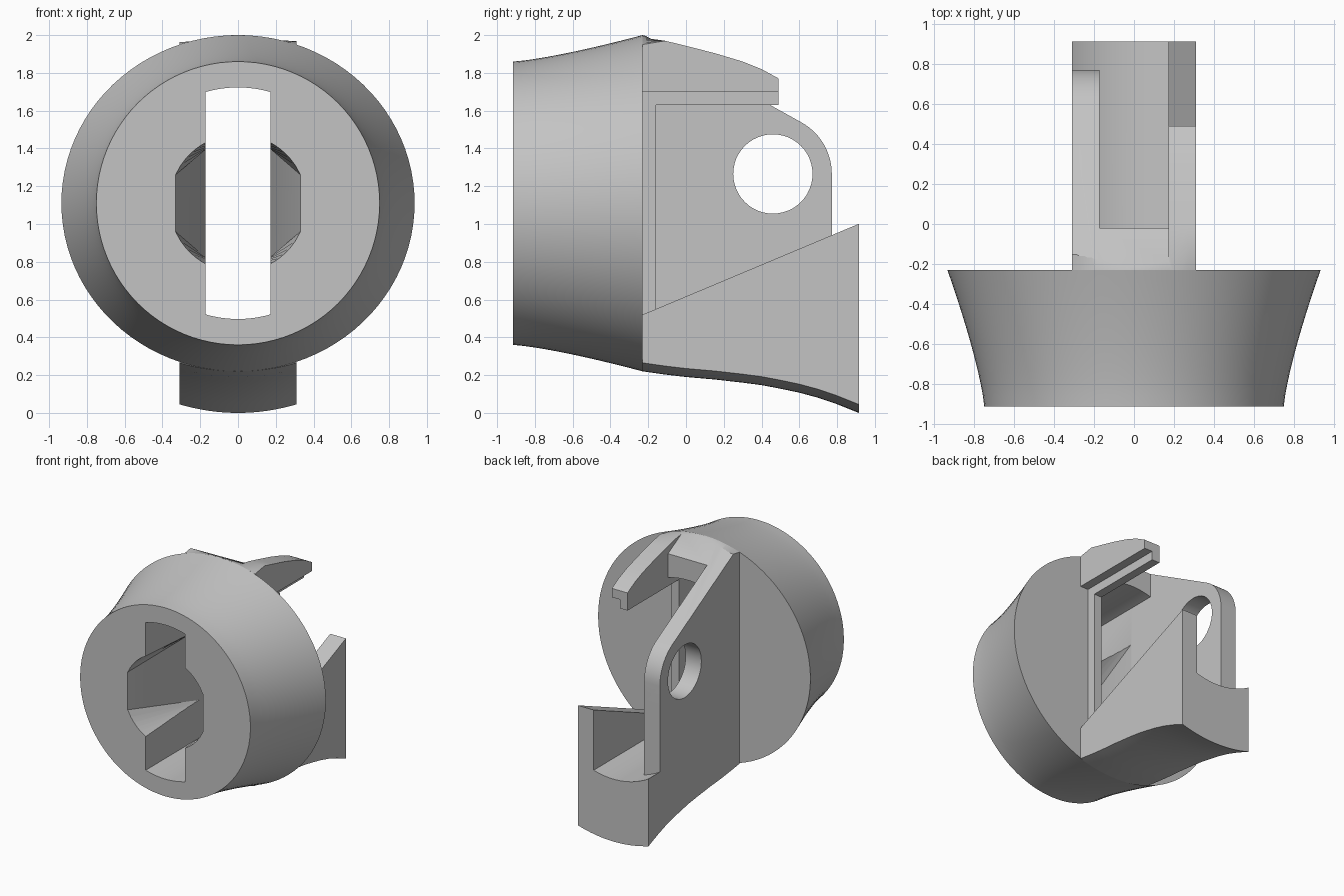
import bpy, bmesh, math

cube = bpy.data.objects.get("Cube")
if cube:
    bpy.data.objects.remove(cube, do_unlink=True)

AXIS_Z = 1.11          # height of the main axis
BACK = -0.23           # rear face of the collar
FRONT = -0.915
HALF = 0.31            # half width of the rear bracket
SLOT = 0.172           # half width of the slot

grey = bpy.data.materials.new("plain grey")
grey.use_nodes = True
tone = (0.55, 0.55, 0.55, 1)
grey.diffuse_color = tone
grey.node_tree.nodes["Principled BSDF"].inputs["Base Color"].default_value = tone


def loft(name, rings):
    """Closed solid through rings of equal point count."""
    bm = bmesh.new()
    loops = [[bm.verts.new(p) for p in ring] for ring in rings]
    n = len(loops[0])
    for a, b in zip(loops, loops[1:]):
        for i in range(n):
            j = (i + 1) % n
            bm.faces.new((a[i], a[j], b[j], b[i]))
    bm.faces.new(loops[0])
    bm.faces.new(loops[-1])
    bmesh.ops.recalc_face_normals(bm, faces=bm.faces)
    mesh = bpy.data.meshes.new(name)
    bm.to_mesh(mesh)
    bm.free()
    mesh.materials.append(grey)
    obj = bpy.data.objects.new(name, mesh)
    bpy.context.collection.objects.link(obj)
    return obj


def side_prism(name, points, x0, x1):
    """Side outline of (y, z) points, extruded across x."""
    return loft(name, [[(x, y, z) for y, z in points] for x in (x0, x1)])


def lens(radius, x0, x1, y, steps=24):
    """Circle around the main axis, trimmed to x0..x1."""
    xs = [x0 + (x1 - x0) * i / steps for i in range(steps + 1)]
    rise = [math.sqrt(radius ** 2 - x * x) for x in xs]
    top = [(x, y, AXIS_Z + h) for x, h in zip(xs, rise)]
    low = [(x, y, AXIS_Z - h) for x, h in zip(xs, rise)]
    return top + low[::-1]


def cut(target, cutter):
    cutter.hide_render = True
    mod = target.modifiers.new("cut", "BOOLEAN")
    mod.operation = "DIFFERENCE"
    mod.solver = "EXACT"
    mod.object = cutter
    bpy.context.view_layer.objects.active = target
    bpy.ops.object.modifier_apply(modifier=mod.name)
    bpy.data.objects.remove(cutter, do_unlink=True)


# Flared collar: round at the front, slightly wider than tall at the back
rings = []
for k in range(13):
    t = k / 12
    rx = 0.75 + 0.185 * t ** 1.3
    rz = 0.75 + 0.14 * t ** 1.3
    y = FRONT + (BACK - FRONT) * t
    rings.append([(rx * math.cos(a), y, AXIS_Z + rz * math.sin(a))
                  for a in (math.tau * i / 96 for i in range(96))])
collar = loft("collar", rings)
cut(collar, loft("collar_slot", [lens(0.613, -SLOT, SLOT, y) for y in (-1.2, 0.2)]))

# Tapered pocket beside the slot; the front ring sits just outside the face
cut(collar, loft("tapered_pocket", [lens(0.364, -0.332, 0.332, FRONT - 0.005),
                                    lens(0.335, -SLOT + 0.002, SLOT - 0.002, BACK)]))

# Rear bracket block: y, bottom height, top height, drop of top at the sides
stations = [(BACK, 0.22, 2.0, 0.05), (-0.11, 0.203, 1.97, 0), (0, 0.19, 1.943, 0),
            (0.15, 0.177, 1.905, 0), (0.3, 0.16, 1.86, 0), (0.4, 0.147, 1.82, 0),
            (0.5, 0.128, 1.765, 0), (0.6, 0.107, 1.72, 0), (0.7, 0.08, 1.66, 0),
            (0.8, 0.046, 1.6, 0), (0.915, 0, 1.5, 0)]
rings = []
for y, low, high, drop in stations:
    us = [i / 8 - 1 for i in range(17)]
    rings.append([(u * HALF, y, high - drop * u * u) for u in us]
                 + [(u * HALF, y, low + 0.045 * u * u) for u in us[::-1]])
bracket = loft("bracket", rings)

# Sloped top over the bridge and the pierced cheek
def slope(y):
    return 2.0 - 0.553 * (y + 0.22)

EYE_Y, EYE_Z, EYE_R, END_R = 0.46, 1.265, 0.21, 0.312
start = math.atan(1 / 0.553)
round_end = [(EYE_Y + END_R * math.cos(start * (1 - i / 12)),
              EYE_Z + END_R * math.sin(start * (1 - i / 12))) for i in range(13)]
end_y = EYE_Y + END_R
cut(bracket, side_prism("cheek_outline", [(-0.4, slope(-0.4))] + round_end
                        + [(end_y, 1.1), (1.2, 1.1), (1.2, 2.4), (-0.4, 2.4)],
                        -0.5, SLOT))

# Slot through the bracket, its open rear top, and the ledge behind the cheek
cut(bracket, loft("bracket_slot", [lens(0.613, -SLOT, SLOT, y) for y in (-0.5, 1.2)]))
cut(bracket, side_prism("open_top", [(-0.02, 1.2), (1.2, 1.2), (1.2, 2.4), (-0.02, 2.4)],
                        -SLOT, SLOT))
cut(bracket, loft("rear_ledge", [lens(0.613, -0.45, SLOT, y) for y in (end_y, 1.2)]))

# Side window with a stepped rim, leaving the hook above and the ramp below
def ramp(y):
    return 0.52 + 0.42 * (y - BACK)

for name, y0, top, x0, x1 in (("window_inner", -0.16, 1.63, 0.1, 0.26),
                              ("window_outer", -0.4, 1.70, 0.24, 0.5)):
    cut(bracket, side_prism(name, [(y0, ramp(y0)), (1.2, ramp(1.2)), (1.2, 2.4),
                                   (0.49, 2.4), (0.49, top), (y0, top)], x0, x1))

# Round eye in the cheek
eye = [(EYE_Y + EYE_R * math.cos(math.tau * i / 48),
        EYE_Z + EYE_R * math.sin(math.tau * i / 48)) for i in range(48)]
cut(bracket, side_prism("eye_hole", eye, -0.5, 0))

# Smooth curved surfaces, keep machined edges crisp
for obj in (collar, bracket):
    bpy.ops.object.select_all(action="DESELECT")
    obj.select_set(True)
    bpy.context.view_layer.objects.active = obj
    bpy.ops.object.shade_smooth_by_angle(angle=math.radians(25))
